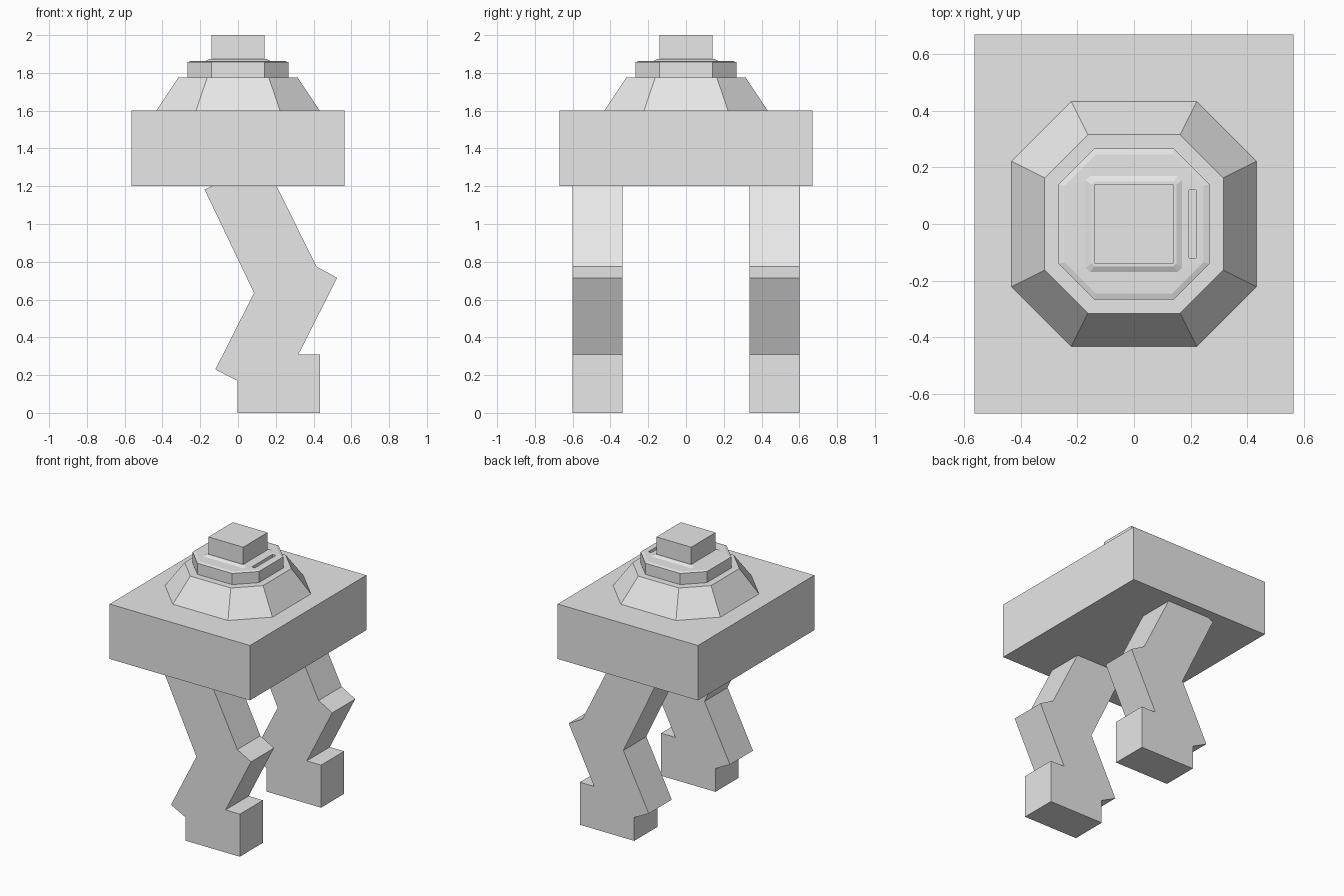
import bpy, bmesh

if "Cube" in bpy.data.objects:
    bpy.data.objects.remove(bpy.data.objects["Cube"])

grey = bpy.data.materials.new("plain grey")
grey.diffuse_color = (0.8, 0.8, 0.8, 1)
grey.use_nodes = True
grey.node_tree.nodes["Principled BSDF"].inputs["Base Color"].default_value = grey.diffuse_color


def loft(name, rings):
    """Closed solid skinned through rings of equal point count."""
    bm = bmesh.new()
    loops = [[bm.verts.new(p) for p in ring] for ring in rings]
    n = len(loops[0])
    for a, b in zip(loops, loops[1:]):
        for i in range(n):
            j = (i + 1) % n
            bm.faces.new((a[i], a[j], b[j], b[i]))
    bm.faces.new(loops[0][::-1])
    bm.faces.new(loops[-1])
    bmesh.ops.recalc_face_normals(bm, faces=bm.faces)
    mesh = bpy.data.meshes.new(name)
    bm.to_mesh(mesh)
    bm.free()
    mesh.materials.append(grey)
    obj = bpy.data.objects.new(name, mesh)
    bpy.context.collection.objects.link(obj)
    return obj


def box(name, x0, x1, y0, y1, z0, z1):
    return loft(name, [[(x0, y0, z), (x1, y0, z), (x1, y1, z), (x0, y1, z)]
                       for z in (z0, z1)])


def octagon(r, s, z):
    """Square of half width r with corners cut back to half side s."""
    return [(x, y, z) for x, y in ((r, -s), (r, s), (s, r), (-s, r),
                                   (-r, s), (-r, -s), (-s, -r), (s, -r))]


# Hull slab
box("body", -0.565, 0.565, -0.67, 0.67, 1.2, 1.6)

# Sloped eight-sided turret base
loft("turret_base", [octagon(0.433, 0.222, 1.6), octagon(0.316, 0.163, 1.776)])

# Collar with bevelled rim and a low raised middle
collar = loft("collar", [octagon(0.267, 0.14, 1.77), octagon(0.267, 0.14, 1.857),
                         octagon(0.246, 0.136, 1.863), octagon(0.17, 0.155, 1.864),
                         octagon(0.15, 0.14, 1.874)])

# Narrow slot cut into the right side of the collar
cutter = box("slot_cutter", 0.195, 0.22, -0.12, 0.12, 1.835, 1.9)
cutter.hide_render = True
cutter.hide_viewport = True
cut = collar.modifiers.new("slot", "BOOLEAN")
cut.object = cutter
cut.operation = "DIFFERENCE"
cut.solver = "EXACT"

# Square cap on top
box("cap", -0.14, 0.14, -0.14, 0.14, 1.86, 2.0)

# Bent leg with foot, drawn in side profile and mirrored to the back
profile = [(-0.003, 0), (0.435, 0), (0.435, 0.31), (0.32, 0.31), (0.525, 0.715),
           (0.415, 0.775), (0.205, 1.2), (-0.14, 1.2), (-0.177, 1.182),
           (0.085, 0.635), (-0.12, 0.23), (-0.003, 0.17)]
legs = loft("legs", [[(x, y, z) for x, z in profile] for y in (-0.6, -0.335)])
mirror = legs.modifiers.new("mirror", "MIRROR")
mirror.use_axis = (False, True, False)
